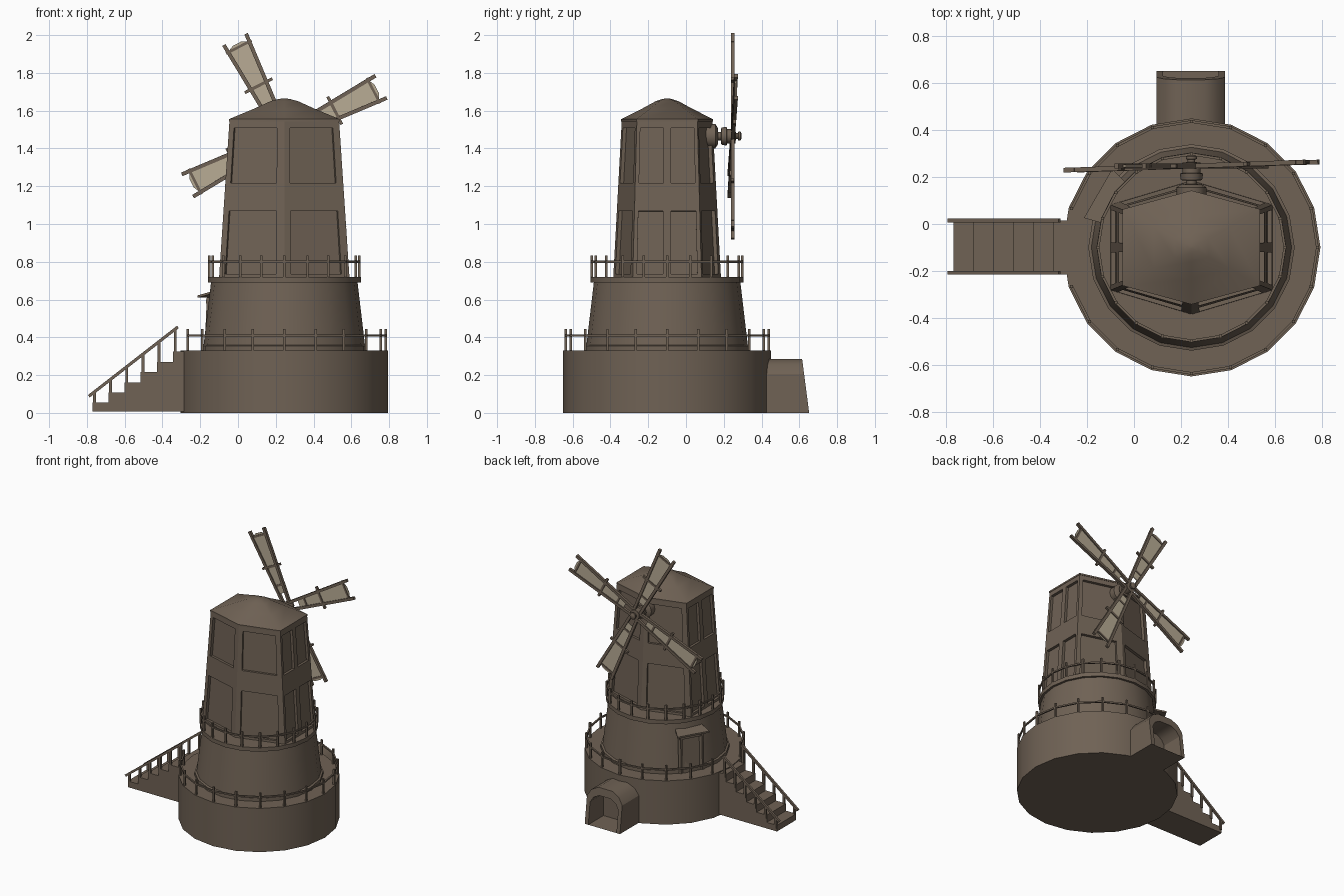
import bpy, bmesh, math
from mathutils import Vector as V

if "Cube" in bpy.data.objects:
    bpy.data.objects.remove(bpy.data.objects["Cube"])

CX, CY = 0.245, -0.10          # tower axis


def material(name, rgb):
    m = bpy.data.materials.new(name)
    m.diffuse_color = (*rgb, 1)
    m.use_nodes = True
    m.node_tree.nodes["Principled BSDF"].inputs["Base Color"].default_value = m.diffuse_color
    return m


BROWN = material("brown wood", (0.16, 0.122, 0.09))
CREAM = material("cream canvas", (0.48, 0.41, 0.30))


def finish(name, bm, mat=BROWN, smooth=None):
    bmesh.ops.remove_doubles(bm, verts=bm.verts, dist=0.0001)
    bmesh.ops.recalc_face_normals(bm, faces=bm.faces)
    me = bpy.data.meshes.new(name)
    bm.to_mesh(me)
    bm.free()
    me.materials.append(mat)
    if smooth:
        me.shade_smooth()
        me.set_sharp_from_angle(angle=math.radians(smooth))
    ob = bpy.data.objects.new(name, me)
    bpy.context.collection.objects.link(ob)
    return ob


def loft(bm, rings, cap_start=True, cap_end=True):
    """Skin a list of equally long closed rings."""
    rs = [[bm.verts.new(p) for p in r] for r in rings]
    n = len(rs[0])
    for a, b in zip(rs, rs[1:]):
        for i in range(n):
            bm.faces.new((a[i], a[(i + 1) % n], b[(i + 1) % n], b[i]))
    if cap_start:
        bm.faces.new(rs[0])
    if cap_end:
        bm.faces.new(rs[-1])


def beam(bm, p, q, w, h=None):
    """Rectangular bar from p to q."""
    p, q, h = V(p), V(q), h or w
    d = (q - p).normalized()
    s = d.cross(V((0, 0, 1)) if abs(d.z) < 0.95 else V((0, 1, 0))).normalized()
    t = s.cross(d)
    c = [s * (w / 2 * i) + t * (h / 2 * j) for i, j in ((-1, -1), (1, -1), (1, 1), (-1, 1))]
    loft(bm, [[p + o for o in c], [q + o for o in c]])


def polar(r, deg, z):
    a = math.radians(deg)
    return V((CX + r * math.cos(a), CY + r * math.sin(a), z))


def lathe(name, profile, n=20):
    bm = bmesh.new()
    loft(bm, [[polar(r, i * 360 / n, z) for i in range(n)] for r, z in profile])
    return finish(name, bm, smooth=30)


# Round base and tapered middle storey with deck lip
lathe("base_drum", [(0.55, 0), (0.55, 0.33)])
lathe("middle_storey", [(0.44, 0.33), (0.44, 0.355), (0.427, 0.36), (0.388, 0.69),
                        (0.405, 0.69), (0.405, 0.72)])


# Railings: one post on each of the 20 corners
def railing(name, r, z, skip=()):
    bm = bmesh.new()
    for i in range(20):
        if i not in skip:
            beam(bm, polar(r, i * 18, z), polar(r, i * 18, z + 0.113), 0.013)
            if (i + 1) % 20 not in skip:
                beam(bm, polar(r, i * 18, z + 0.08), polar(r, i * 18 + 18, z + 0.08), 0.011)
    finish(name, bm)


railing("lower_railing", 0.537, 0.33, skip=(10,))
railing("upper_railing", 0.398, 0.72)


# Six-sided tower with recessed panels
def hexagon(hx, hy, tip, z, s=1):
    return [V((CX + x * s, CY + y * s, z)) for x, y in
            ((hx, -hy), (hx, hy), (0, tip), (-hx, hy), (-hx, -hy), (0, -tip))]


low = hexagon(0.345, 0.182, 0.285, 0.72)
top = hexagon(0.29, 0.16, 0.24, 1.55)
bm = bmesh.new()
vs = [0, 0.02, 0.42, 0.60, 0.95, 1]
for i in range(6):
    j = (i + 1) % 6
    us = [0, 0.06, 0.44, 0.56, 0.94, 1] if i in (0, 3) else [0, 0.1, 0.88, 1]
    if i in (1, 4):
        us = [0, 0.09, 0.87, 1]

    def at(u, v):
        return low[i].lerp(low[j], u).lerp(top[i].lerp(top[j], u), v)

    inward = -(low[j] - low[i]).cross(top[i] - low[i]).normalized() * 0.02
    for a in range(len(us) - 1):
        for b in range(len(vs) - 1):
            q = [at(us[a], vs[b]), at(us[a + 1], vs[b]), at(us[a + 1], vs[b + 1]), at(us[a], vs[b + 1])]
            if a % 2 and b % 2:
                loft(bm, [q, [p + inward for p in q]], cap_start=False)
            else:
                bm.faces.new([bm.verts.new(p) for p in q])
bm.faces.new([bm.verts.new(p) for p in low])
bm.faces.new([bm.verts.new(p) for p in top])
finish("hexagonal_tower", bm)

# Softly rounded cap roof
bm = bmesh.new()
loft(bm, [hexagon(0.293, 0.163, 0.243, z, s) for s, z in
          ((1, 1.543), (1, 1.555), (0.55, 1.61), (0.25, 1.65), (0.1, 1.662), (0.02, 1.665))])
finish("cap_roof", bm, smooth=40)

# Porch at the back of the base, with a recessed arched opening
half = [(0.147, 0), (0.147, 0.205), (0.115, 0.255), (0.06, 0.285)]
outer = half + [(-x, z) for x, z in reversed(half)]


def arch(s, y=None):
    return [V((0.242 + x * s, 0.652 - 0.13 * z * s if y is None else y, z * s)) for x, z in outer]


bm = bmesh.new()
loft(bm, [arch(1, 0.38), arch(1), arch(0.8), arch(0.8, 0.47)])
finish("back_porch", bm, smooth=30)

# Solid staircase on the left
bm = bmesh.new()
prof = [(-0.27, 0.008), (-0.77, 0.008)]
for k in range(6):
    x = -0.77 + 0.085 * k
    prof += [(x, 0.054 * (k + 1)), (x + 0.085 if k < 5 else -0.27, 0.054 * (k + 1))]
loft(bm, [[V((x, y, z)) for x, z in prof] for y in (-0.215, 0.015)])
finish("staircase", bm)

# Stair handrails with a post on every step
bm = bmesh.new()
for y in (-0.208, 0.015):
    beam(bm, (-0.79, y, 0.088), (-0.318, y, 0.455), 0.016)
    for k in range(6):
        x = -0.76 + 0.0855 * k
        beam(bm, (x, y, 0.054 * k + 0.03), (x, y, 0.108 + 0.0665 * k), 0.015)
finish("stair_handrails", bm)

# Door with frame and sloping awning on the middle storey
out = V((math.cos(math.radians(150)), math.sin(math.radians(150)), 0))
side = V((-out.y, out.x, 0))


def door_pt(s, r, z):
    return V((CX, CY, z)) + out * r + side * s


bm = bmesh.new()
for s in (-0.08, 0.08):
    beam(bm, door_pt(s, 0.428, 0.33), door_pt(s, 0.415, 0.61), 0.022)
beam(bm, door_pt(-0.09, 0.415, 0.59), door_pt(0.09, 0.415, 0.59), 0.022)
finish("door_frame", bm)
bm = bmesh.new()
loft(bm, [[door_pt(s, r, z) for s, r in ((-0.075, 0.36), (0.075, 0.36), (0.075, t), (-0.075, t))]
          for z, t in ((0.33, 0.425), (0.59, 0.405))])
finish("door", bm)
bm = bmesh.new()
loft(bm, [[door_pt(s, r, z) for s, r, z in
           ((-0.1, 0.38, 0.645), (0.1, 0.38, 0.645), (0.12, 0.46, 0.622), (-0.12, 0.46, 0.622))],
          [door_pt(s, r, z) for s, r, z in
           ((-0.1, 0.38, 0.633), (0.1, 0.38, 0.633), (0.12, 0.46, 0.61), (-0.12, 0.46, 0.61))]])
finish("door_awning", bm)

# Hub: stepped axle at the back of the tower
HUB = V((CX, 0.247, 1.465))
bm = bmesh.new()
axle = [(0.06, 0.08), (0.065, 0.155), (0.045, 0.168), (0.022, 0.17), (0.022, 0.185), (0.045, 0.187),
        (0.05, 0.215), (0.038, 0.218), (0.038, 0.262), (0.016, 0.264), (0.016, 0.275),
        (0.024, 0.277), (0.024, 0.288), (0.012, 0.295)]
loft(bm, [[V((CX + r * math.cos(k * math.pi / 6), y, HUB.z + r * math.sin(k * math.pi / 6)))
           for k in range(12)] for r, y in axle])
finish("sail_hub", bm, smooth=35)

# Four lattice sails with canvas
for n in range(4):
    a = math.radians(27 + 90 * n)
    lean = 0.03 * math.cos(math.pi / 2 * n)
    u = V((math.cos(a), lean, math.sin(a)))
    v = V((-math.sin(a), 0, math.cos(a)))

    def sp(r, w, d=0):
        return HUB + u * r + v * w + V((0, d, 0))

    bm = bmesh.new()
    for s in (-1, 1):
        beam(bm, sp(0.02, 0.026 * s), sp(0.575, 0.066 * s), 0.02)
    beam(bm, sp(0.16, -0.035), sp(0.16, 0.035), 0.014)
    beam(bm, sp(0.30, -0.082), sp(0.30, 0.082), 0.016)
    beam(bm, sp(0.53, -0.075), sp(0.53, 0.075), 0.014)
    finish(f"sail_frame_{n + 1}", bm)
    bm = bmesh.new()
    loft(bm, [[sp(r, w, d) for r, w in ((0.10, -0.025), (0.535, -0.056), (0.55, -0.025),
                                        (0.55, 0.025), (0.535, 0.056), (0.10, 0.025))]
              for d in (-0.002, 0.002)])
    finish(f"sail_canvas_{n + 1}", bm, CREAM)
